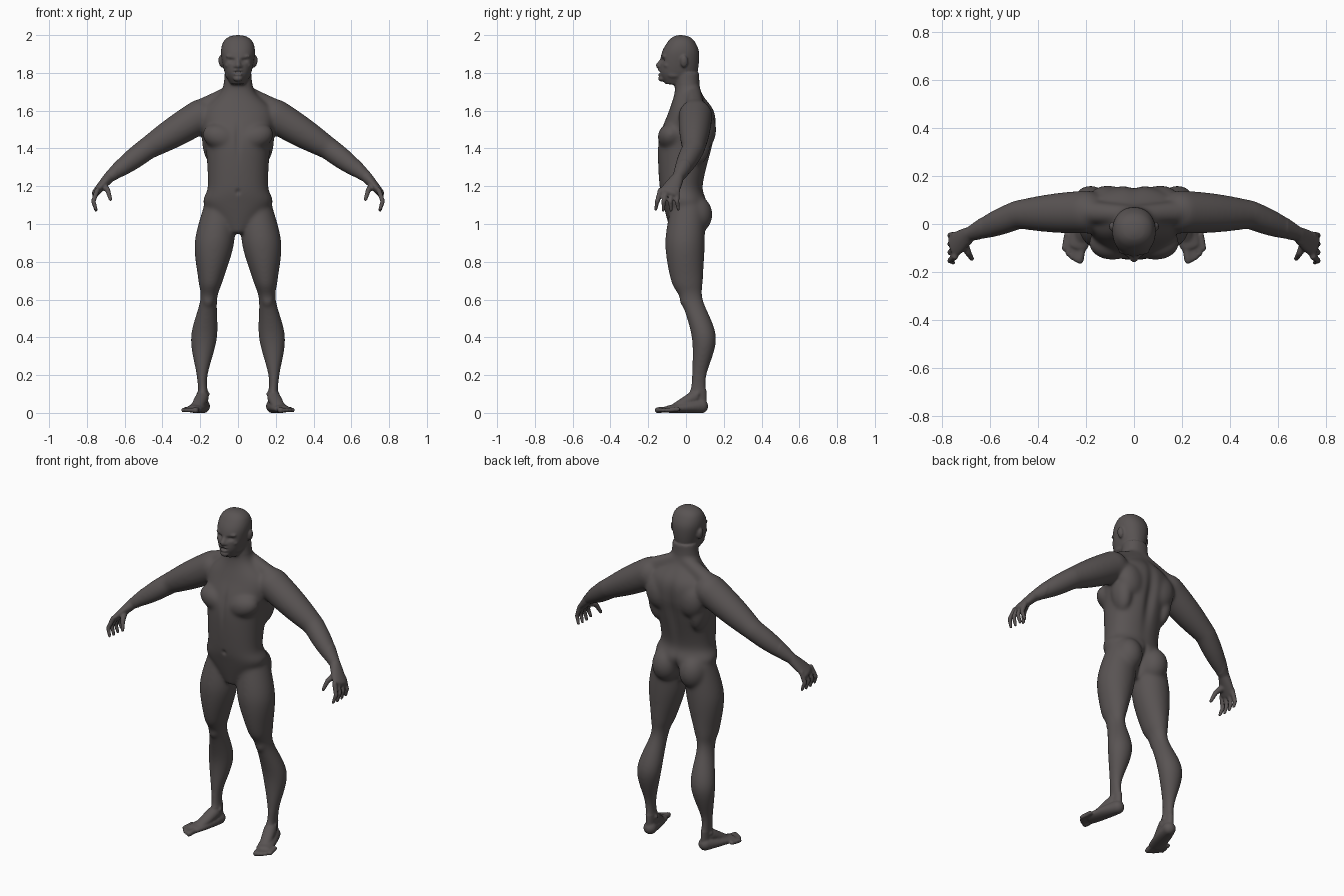
import bpy, bmesh, math
from mathutils import Vector, Matrix

default_cube = bpy.data.objects.get("Cube")
if default_cube:
    bpy.data.objects.remove(default_cube)

skin = bpy.data.materials.new("dark warm grey")
skin.use_nodes = True
colour = (.1, .088, .087, 1)
skin.diffuse_color = colour
skin.node_tree.nodes["Principled BSDF"].inputs["Base Color"].default_value = colour

across, depth = Vector((1, 0, 0)), Vector((0, 1, 0))
around = 32
bm = bmesh.new()


def tube(rings, side):
    """Closed skin over rings of points, mirrored when side is negative."""
    loops = [[bm.verts.new((p.x * side, p.y, p.z)) for p in ring] for ring in rings]
    for lower, upper in zip(loops, loops[1:]):
        for k in range(around):
            bm.faces.new((lower[k - 1], lower[k], upper[k], upper[k - 1]))
    bm.faces.new(loops[0])
    bm.faces.new(loops[-1])


def ellipse(centre, u, v, power=2):
    """Ring of points spanned by two radius vectors; a higher power is boxier."""
    ring = []
    for k in range(around):
        angle = math.tau * k / around
        c, s = math.cos(angle), math.sin(angle)
        ring.append(centre + u * math.copysign(abs(c) ** (2 / power), c)
                    + v * math.copysign(abs(s) ** (2 / power), s))
    return ring


def smooth_rows(rows, steps=6):
    """Catmull-Rom curve through rows of values."""
    rows = [Vector(row) for row in rows]
    rows = [rows[0]] + rows + [rows[-1]]
    for before, start, end, after in zip(rows, rows[1:], rows[2:], rows[3:]):
        for k in range(steps):
            t = k / steps
            leave, arrive = (end - before) / 2, (after - start) / 2
            ease = t * t * (3 - 2 * t)
            yield (start.lerp(end, ease) + leave * t * (1 - t) ** 2
                   - arrive * t * t * (1 - t))
    yield rows[-1]


def stack(rows, side=1, power=2.2):
    """Level rings from rows of height, inner x, outer x, front y, back y."""
    rings = []
    for z, inner, outer, front, back in smooth_rows(rows):
        centre = Vector((inner + outer, front + back, z * 2)) / 2
        rings.append(ellipse(centre, across * (outer - inner) / 2, depth * (back - front) / 2, power))
    tube(rings, side)


def centred(rows):
    """Stack that is symmetric about the middle."""
    stack([(z, -half, half, front, back) for z, half, front, back in rows])


def limb(start, end, r_start, r_end, side=1, swell=0, wide=1, ref=depth):
    """Round-ended tapered limb, swollen in the middle and widened along ref at its end."""
    start, end = Vector(start), Vector(end)
    axis = (end - start).normalized()
    u = (ref - axis * ref.dot(axis)).normalized()
    v = axis.cross(u)
    length = (end - start).length + r_start + r_end
    rings = []
    for k in range(around + 1):
        t = (1 - math.cos(math.pi * k / around)) / 2
        along = length * t
        mix = min(1, max(0, (along - r_start) / (end - start).length))
        radius = r_start + (r_end - r_start) * mix + swell * math.sin(math.pi * mix)
        gap = max(0, 1 - along / r_start, 1 - (length - along) / r_end)
        radius *= max(math.sqrt(max(0, 1 - gap * gap)), .02)
        centre = start + axis * (along - r_start)
        rings.append(ellipse(centre, u * radius * (1 + (wide - 1) * mix), v * radius))
    tube(rings, side)


def blob(centre, radii, side=1, tilt=0):
    """Ellipsoid muscle or feature, tilted about the front-back axis."""
    x, y, z = centre
    matrix = (Matrix.Translation((x * side, y, z)) @ Matrix.Rotation(tilt * side, 4, 'Y')
              @ Matrix.Diagonal((*radii, 1)))
    bmesh.ops.create_icosphere(bm, subdivisions=4, radius=1, matrix=matrix)


def link(name, mesh):
    """Make a smooth object of the skin colour."""
    mesh.materials.clear()
    mesh.materials.append(skin)
    mesh.shade_smooth()
    thing = bpy.data.objects.new(name, mesh)
    bpy.context.collection.objects.link(thing)
    return thing


# Torso, neck and head
centred([(.95, .04, -.08, .04), (1.1, .18, -.12, .11), (1.2, .16, -.14, .09), (1.4, .17, -.15, .14),
         (1.5, .19, -.13, .16), (1.6, .19, -.09, .15), (1.7, .09, -.06, .08), (1.8, .07, -.06, .07)])
centred([(1.74, .04, -.11, .03), (1.8, .07, -.14, .06), (1.9, .09, -.13, .07),
         (1.96, .08, -.1, .05), (1.99, .05, -.07, .02), (2, .01, -.04, -.02)])

# Nose, lips and chin
limb((0, -.12, 1.88), (0, -.145, 1.84), .01, .015)
for lip_height in (1.813, 1.793):
    blob((0, -.137, lip_height), (.024, .012, .007))
blob((0, -.13, 1.77), (.026, .018, .016))

shoulder, elbow = (.2, .05, 1.57), (.48, .04, 1.4)
wrist, knuckles = (.68, -.04, 1.25), (.75, -.09, 1.17)
heel, ball = (.185, .08, .035), (.235, -.09, .02)

for side in (1, -1):
    # Brow, cheek, nostril, jaw and ear
    blob((.036, -.112, 1.886), (.03, .016, .01), side, -.1)
    blob((.05, -.095, 1.84), (.02, .024, .016), side)
    blob((.013, -.14, 1.835), (.01, .012, .008), side)
    blob((.05, -.06, 1.79), (.018, .04, .02), side)
    blob((.09, -.01, 1.86), (.013, .02, .032), side, .15)

    # Chest, shoulder blade, flank, buttock and neck muscles
    blob((.09, -.08, 1.46), (.1, .07, .07), side, -.3)
    blob((.11, .1, 1.5), (.08, .06, .1), side, .2)
    blob((.14, .06, 1.43), (.05, .07, .12), side, .1)
    blob((.09, .055, 1.05), (.08, .085, .1), side)
    limb((.03, .04, 1.7), (.2, .05, 1.61), .04, .05, side)

    # Arm and palm
    limb(shoulder, elbow, .09, .06, side, swell=.006)
    limb(elbow, wrist, .06, .03, side, swell=.008)
    limb(wrist, knuckles, .03, .02, side, wide=2.5)

    # Fingers fan out from the knuckles, then the thumb
    for finger in range(4):
        fan = finger - 1.5
        root = (.745, -.09 + .03 * fan, 1.18)
        bend = (.766, -.1 + .035 * fan, 1.12)
        tip = (.752, -.1 + .04 * fan, 1.07 + .005 * abs(fan))
        limb(root, bend, .014, .012, side)
        limb(bend, tip, .012, .009, side)
    thumb_bend = (.69, -.12, 1.18)
    limb((.71, -.08, 1.2), thumb_bend, .02, .014, side)
    limb(thumb_bend, (.675, -.145, 1.13), .014, .01, side)

    # Leg, kneecap and ankle
    stack([(1.1, .02, .18, -.08, .1), (.9, .02, .23, -.11, .1), (.7, .08, .21, -.08, .09),
           (.6, .11, .2, -.03, .09), (.4, .11, .25, .03, .16), (.2, .16, .22, .03, .11),
           (.1, .16, .21, .02, .11), (.02, .16, .21, .02, .11)], side, power=2)
    blob((.157, -.01, .6), (.03, .025, .04), side)
    blob((.185, .06, .1), (.036, .02, .02), side)

    # Foot, instep and toes
    limb(heel, ball, .037, .02, side, wide=2.2, ref=across)
    limb((.19, .04, .08), (.22, -.06, .03), .035, .02, side, wide=1.5, ref=across)
    for toe in range(5):
        tip = Vector((.225 + .016 * toe, -.15 + .003 * toe * toe, .014))
        thickness = .012 if toe else .016
        limb(tip + Vector((-.01, .06, .005)), tip, thickness, thickness, side, ref=across)

# Fuse all parts into one skin
bmesh.ops.recalc_face_normals(bm, faces=bm.faces)
rough = bpy.data.meshes.new("body")
bm.to_mesh(rough)
bm.free()
body = link("body", rough)
remesh = body.modifiers.new("fuse", 'REMESH')
remesh.mode = 'VOXEL'
remesh.voxel_size = .006
soften = body.modifiers.new("soften", 'SMOOTH')
soften.iterations = 4
bpy.context.view_layer.update()
fused = bpy.data.meshes.new_from_object(body.evaluated_get(bpy.context.evaluated_depsgraph_get()))
bpy.data.objects.remove(body)

# Relax broad muscle seams, leaving face, hands and feet crisp
bm = bmesh.new()
bm.from_mesh(fused)
broad = [v for v in bm.verts if .12 < v.co.z < 1.74 and abs(v.co.x) < .64]
for repeat in range(24):
    bmesh.ops.smooth_vert(bm, verts=broad, factor=.5, use_axis_x=True, use_axis_y=True, use_axis_z=True)

# Press creases into the skin: centre, reach and depth towards the back
creases = {
    "eye socket": ((.034, -.13, 1.866), (.02, .04, .011), .014),
    "mouth": ((0, -.145, 1.803), (.018, .03, .005), .016),
    "navel": ((0, -.14, 1.17), (.012, .04, .014), .008),
    "breastbone": ((0, -.14, 1.45), (.015, .05, .09), .008),
    "spine": ((0, .15, 1.4), (.03, .06, .2), -.018),
    "seat": ((0, .13, 1), (.017, .08, .08), -.04),
}
for v in bm.verts:
    place = Vector((abs(v.co.x), v.co.y, v.co.z))
    for centre, reach, push in creases.values():
        distance = sum(((p - c) / r) ** 2 for p, c, r in zip(place, centre, reach))
        v.co.y += push * math.exp(-distance)
    # Flat soles
    v.co.z = max(0, v.co.z)
bm.to_mesh(fused)
bm.free()
link("body", fused)

# Eyeballs
for side, name in ((1, "left_eye"), (-1, "right_eye")):
    bm = bmesh.new()
    blob((.034, -.1, 1.867), (.014, .014, .01), side)
    ball_mesh = bpy.data.meshes.new(name)
    bm.to_mesh(ball_mesh)
    bm.free()
    link(name, ball_mesh)
